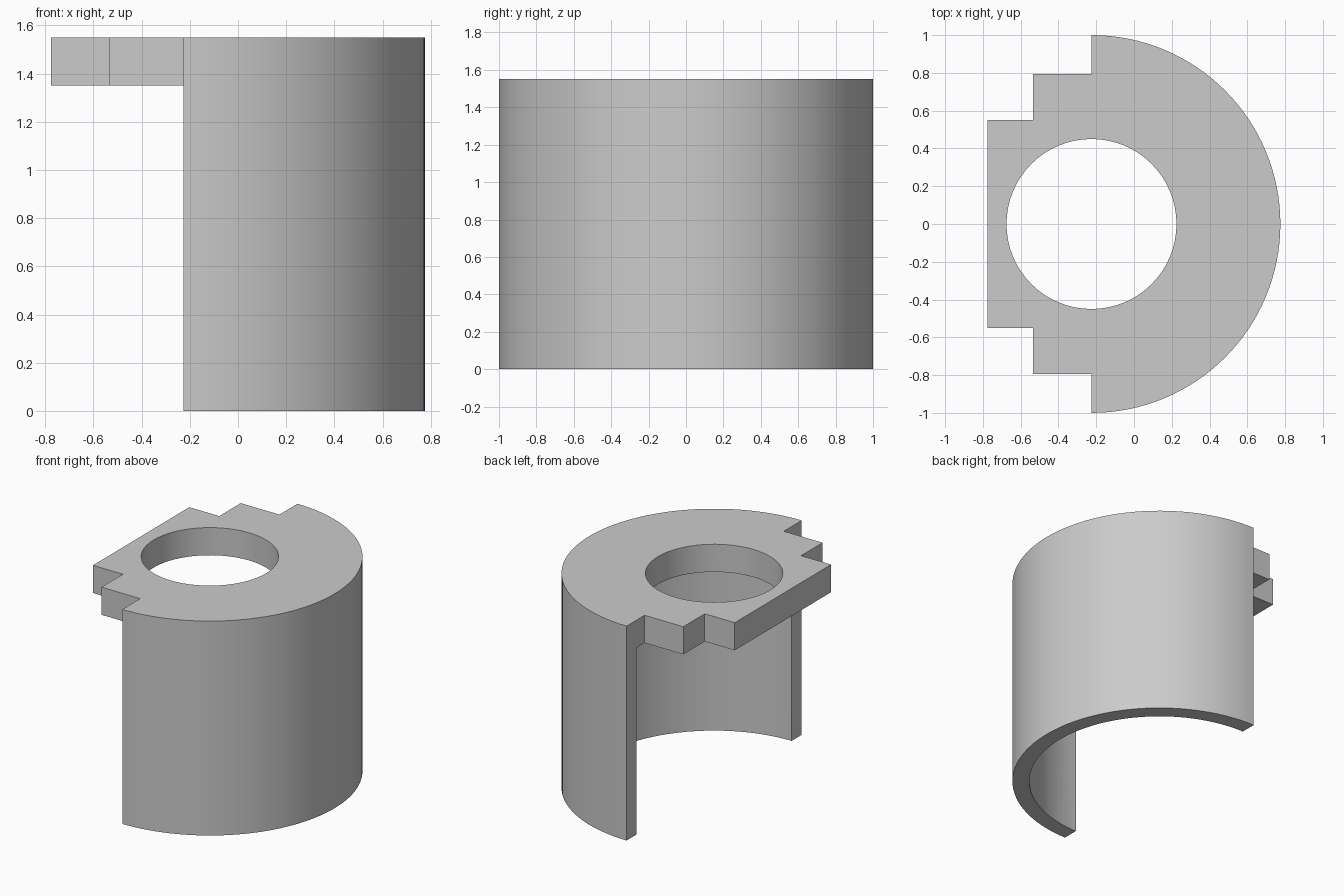
import bpy, bmesh, math

default = bpy.data.objects.get("Cube")
if default:
    bpy.data.objects.remove(default, do_unlink=True)

AXIS_X = -0.225      # centre of the round wall and the hole
OUTER, INNER, HOLE = 1.0, 0.885, 0.45
HEIGHT, PLATE_BOTTOM = 1.55, 1.35
SEGMENTS = 64


def arc(radius, start, end, steps):
    """Points on an arc around the part's axis, angles in degrees."""
    angles = [math.radians(start + (end - start) * i / steps) for i in range(steps + 1)]
    return [(AXIS_X + radius * math.cos(a), radius * math.sin(a)) for a in angles]


def prism(name, loops, z0, z1):
    """Extrude a filled outline, with optional hole loops, from z0 to z1."""
    bm = bmesh.new()
    edges = []
    for loop in loops:
        verts = [bm.verts.new((x, y, z0)) for x, y in loop]
        edges += [bm.edges.new((v, verts[i - 1])) for i, v in enumerate(verts)]
    bmesh.ops.triangle_fill(bm, edges=edges, use_beauty=True)
    top = bmesh.ops.extrude_face_region(bm, geom=bm.faces[:], use_keep_orig=True)
    moved = [g for g in top["geom"] if isinstance(g, bmesh.types.BMVert)]
    bmesh.ops.translate(bm, verts=moved, vec=(0, 0, z1 - z0))
    bmesh.ops.recalc_face_normals(bm, faces=bm.faces[:])
    mesh = bpy.data.meshes.new(name)
    bm.to_mesh(mesh)
    bm.free()
    obj = bpy.data.objects.new(name, mesh)
    bpy.context.collection.objects.link(obj)
    return obj


# Half-round body with a stepped flange and a round hole
steps = [(AXIS_X, 0.795), (-0.535, 0.795), (-0.535, 0.55), (-0.775, 0.55)]
outline = arc(OUTER, -90, 90, SEGMENTS) + steps + [(x, -y) for x, y in reversed(steps)]
hole = arc(HOLE, 0, 360, SEGMENTS)[:-1]
body = prism("half_round_housing", [outline, hole], 0, HEIGHT)

# Cavity cutter: leaves a thin wall below the top plate
block = [(AXIS_X, 1.3), (-1.3, 1.3), (-1.3, -1.3), (AXIS_X, -1.3)]
cutter = prism("cavity_cutter", [arc(INNER, -90, 90, SEGMENTS) + block], -0.2, PLATE_BOTTOM)
cutter.hide_render = True

cut = body.modifiers.new("cavity", "BOOLEAN")
cut.operation = "DIFFERENCE"
cut.solver = "EXACT"
cut.object = cutter
bpy.ops.object.select_all(action="DESELECT")
body.select_set(True)
bpy.context.view_layer.objects.active = body
bpy.ops.object.modifier_apply(modifier=cut.name)
bpy.data.objects.remove(cutter, do_unlink=True)

# Plain grey finish
grey = bpy.data.materials.new("light_grey")
grey.use_nodes = True
colour = (0.6, 0.6, 0.6, 1)
grey.diffuse_color = colour
grey.node_tree.nodes["Principled BSDF"].inputs["Base Color"].default_value = colour
body.data.materials.clear()
body.data.materials.append(grey)
bpy.ops.object.shade_smooth_by_angle(angle=math.radians(30))
